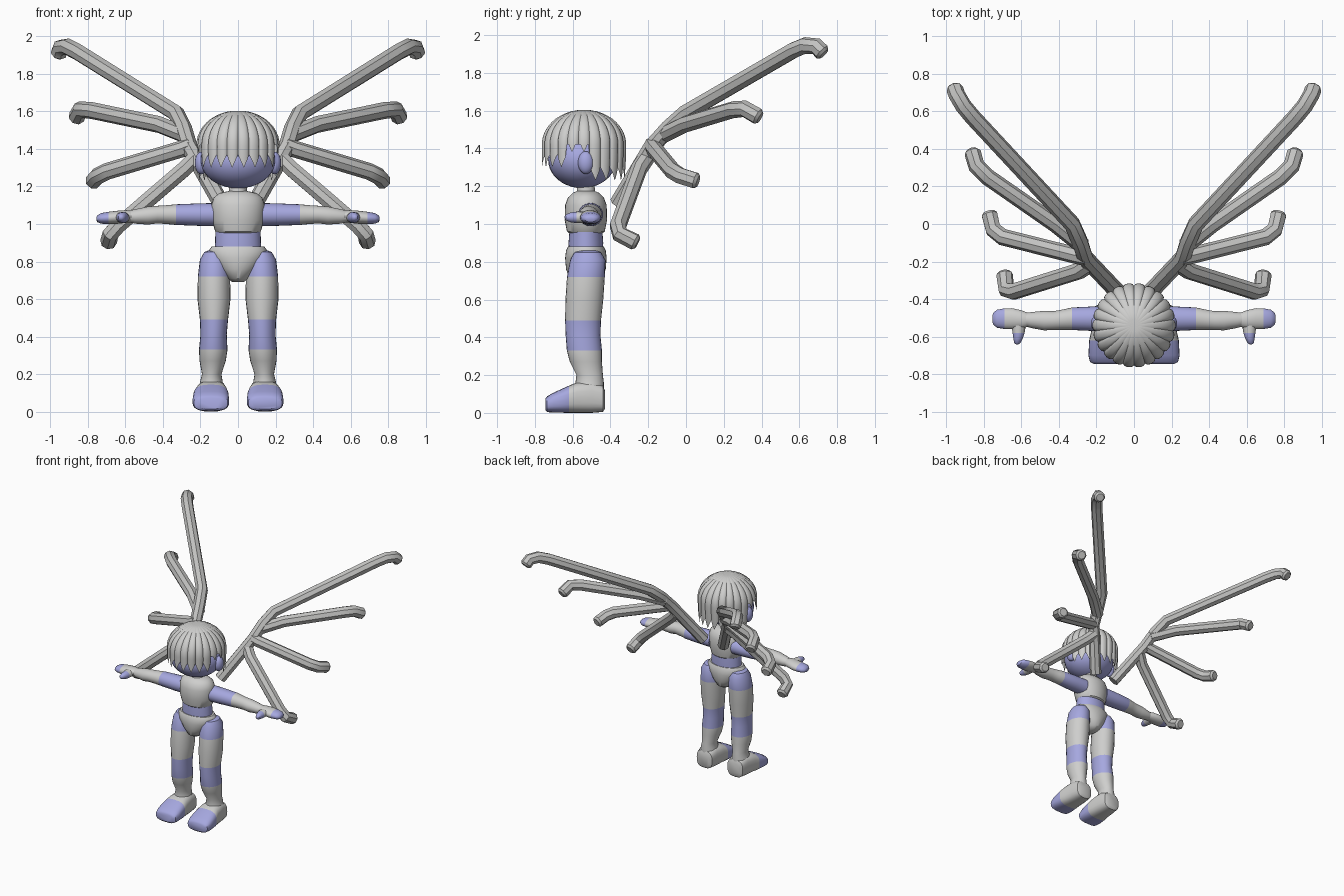
import bpy
import bmesh
import math
from mathutils import Vector

if "Cube" in bpy.data.objects:
    bpy.data.objects.remove(bpy.data.objects["Cube"], do_unlink=True)


def make_material(name, color):
    mat = bpy.data.materials.new(name)
    mat.use_nodes = True
    mat.diffuse_color = (*color, 1)
    mat.node_tree.nodes["Principled BSDF"].inputs["Base Color"].default_value = (*color, 1)
    return mat


GREY = make_material("light_grey", (0.62, 0.62, 0.61))
BLUE = make_material("lavender", (0.38, 0.39, 0.74))
WING = make_material("wing_grey", (0.54, 0.54, 0.53))
SIDES = {"left": 1, "right": -1}
BODY_Y = -0.53


def smooth(obj):
    bpy.ops.object.select_all(action='DESELECT')
    obj.select_set(True)
    bpy.context.view_layer.objects.active = obj
    bpy.ops.object.shade_smooth_by_angle(angle=math.radians(38))


def finish(name, bm, materials, rule=None):
    """Turn a bmesh into an object; rule(face centre) picks the material."""
    bmesh.ops.recalc_face_normals(bm, faces=bm.faces)
    if rule:
        for face in bm.faces:
            face.material_index = int(rule(face.calc_center_median()))
    mesh = bpy.data.meshes.new(name)
    bm.to_mesh(mesh)
    bm.free()
    for mat in materials:
        mesh.materials.append(mat)
    obj = bpy.data.objects.new(name, mesh)
    bpy.context.collection.objects.link(obj)
    smooth(obj)
    return obj


def loft(name, axis, rings, materials, rule=None, side=1, power=1.0, count=24):
    """Skin rings of (position, centre a, centre b, radius a, radius b)."""
    k = "xyz".index(axis)
    i, j = [n for n in range(3) if n != k]
    bm = bmesh.new()
    loops = []
    for pos, ca, cb, ra, rb in rings:
        loop = []
        for n in range(count):
            angle = math.tau * n / count
            c, s = math.cos(angle), math.sin(angle)
            p = Vector()
            p[k] = pos
            p[i] = ca + ra * math.copysign(abs(c) ** power, c)
            p[j] = cb + rb * math.copysign(abs(s) ** power, s)
            p.x *= side
            loop.append(bm.verts.new(p))
        loops.append(loop)
    for lower, upper in zip(loops, loops[1:]):
        for n in range(count):
            m = (n + 1) % count
            bm.faces.new((lower[n], lower[m], upper[m], upper[n]))
    bm.faces.new(loops[0])
    bm.faces.new(loops[-1])
    return finish(name, bm, materials, rule)


def ball(name, centre, radii, mat):
    bm = bmesh.new()
    bmesh.ops.create_uvsphere(bm, u_segments=32, v_segments=20, radius=1)
    bmesh.ops.scale(bm, vec=radii, verts=bm.verts)
    bmesh.ops.translate(bm, vec=centre, verts=bm.verts)
    return finish(name, bm, [mat])


def tube(name, points, side):
    """Eight-sided wing bar with a softened tip."""
    path = [Vector((x * side, y, z)) for x, y, z in points]
    path.append(path[-1] + (path[-1] - path[-2]).normalized() * 0.015)
    curve = bpy.data.curves.new(name, 'CURVE')
    curve.dimensions = '3D'
    curve.bevel_depth = 0.045
    curve.bevel_resolution = 2
    curve.use_fill_caps = True
    spline = curve.splines.new('POLY')
    spline.points.add(len(path) - 1)
    for point, co in zip(spline.points, path):
        point.co = (*co, 1)
    spline.points[-1].radius = 0.7
    curve.materials.append(WING)
    obj = bpy.data.objects.new(name, curve)
    bpy.context.collection.objects.link(obj)
    bpy.ops.object.select_all(action='DESELECT')
    obj.select_set(True)
    bpy.context.view_layer.objects.active = obj
    bpy.ops.object.convert(target='MESH')
    smooth(bpy.context.object)


# Torso, stacked from pelvis to neck
def trunk(name, mat, profile):
    loft(name, "z", [(z, 0, BODY_Y, rx, ry) for z, rx, ry in profile], [mat], count=32)


trunk("pelvis", GREY, [(0.69, 0.03, 0.05), (0.71, 0.06, 0.085), (0.76, 0.105, 0.105),
                       (0.82, 0.15, 0.11), (0.86, 0.155, 0.105), (0.88, 0.14, 0.095)])
trunk("belly", BLUE, [(0.84, 0.125, 0.09), (0.9, 0.122, 0.092), (0.99, 0.12, 0.085)])
trunk("chest", GREY, [(0.945, 0.105, 0.08), (0.96, 0.122, 0.1), (1.02, 0.138, 0.112),
                      (1.1, 0.142, 0.11), (1.14, 0.13, 0.095), (1.165, 0.1, 0.07), (1.175, 0.05, 0.045)])
trunk("neck", GREY, [(1.15, 0.05, 0.05), (1.26, 0.042, 0.042)])

# Head
ball("face", (0, -0.55, 1.34), (0.2, 0.18, 0.15), BLUE)

# Hair: a grooved cap whose lower edge ends in pointed locks
LOCKS, STEPS, ROWS = 22, 8, 18
HAIR_MID = 1.42


def hem(front):
    """Lowest height of the locks, from fringe over the ears to the nape."""
    if front > 0.3:
        return 1.3
    return 1.38 if front > -0.2 else 1.23


def hair_cap():
    bm = bmesh.new()
    crown = bm.verts.new((0, -0.54, 1.6))
    columns = []
    for n in range(LOCKS * STEPS):
        turn = math.tau * n / (LOCKS * STEPS)
        phase = (n % STEPS) / STEPS
        tip = 1 - abs(2 * phase - 1)
        lock_front = math.cos(math.tau * (n // STEPS + 0.5) / LOCKS)
        low = hem(lock_front) + 0.07 * (1 - tip)
        column = []
        for row in range(1, ROWS + 1):
            t = row / ROWS
            if t < 0.6:
                angle = t / 0.6 * math.pi / 2
                z = HAIR_MID + 0.185 * math.cos(angle)
                r = math.sin(angle)
            else:
                z = HAIR_MID + (low - HAIR_MID) * (t - 0.6) / 0.4
                r = 1 - 1.3 * (HAIR_MID - z) ** 2
            r *= 0.95 + 0.06 * math.sqrt(max(0, math.sin(math.pi * phase)))
            column.append(bm.verts.new((0.22 * r * math.sin(turn), -0.54 - 0.223 * r * math.cos(turn), z)))
        columns.append(column)
    for a, b in zip(columns, columns[1:] + columns[:1]):
        bm.faces.new((crown, a[0], b[0]))
        for row in range(ROWS - 1):
            bm.faces.new((a[row], a[row + 1], b[row + 1], b[row]))
    finish("hair", bm, [GREY])


hair_cap()

# Limb profiles, written for the left side
LEG = [(0.86, 0.125, -0.52, 0.03, 0.04), (0.85, 0.125, -0.52, 0.055, 0.07),
       (0.81, 0.125, -0.52, 0.078, 0.093), (0.72, 0.128, -0.53, 0.086, 0.1),
       (0.6, 0.128, -0.538, 0.088, 0.1), (0.49, 0.128, -0.545, 0.075, 0.095),
       (0.41, 0.13, -0.545, 0.07, 0.092), (0.33, 0.132, -0.538, 0.076, 0.093),
       (0.27, 0.135, -0.53, 0.07, 0.085), (0.2, 0.14, -0.51, 0.052, 0.07),
       (0.16, 0.142, -0.51, 0.06, 0.075), (0.1, 0.142, -0.51, 0.07, 0.075)]
FOOT = [(-0.43, 0.14, 0.07, 0.05, 0.05), (-0.44, 0.14, 0.075, 0.07, 0.07),
        (-0.5, 0.14, 0.085, 0.08, 0.085), (-0.58, 0.142, 0.08, 0.088, 0.08),
        (-0.62, 0.144, 0.072, 0.095, 0.072), (-0.7, 0.145, 0.055, 0.098, 0.053),
        (-0.735, 0.145, 0.046, 0.09, 0.042), (-0.745, 0.145, 0.044, 0.07, 0.03)]
ARM = [(0.1, -0.505, 1.05, 0.066, 0.062), (0.2, -0.505, 1.05, 0.066, 0.06),
       (0.33, -0.505, 1.05, 0.06, 0.055), (0.38, -0.51, 1.05, 0.054, 0.05),
       (0.43, -0.515, 1.05, 0.05, 0.047), (0.48, -0.515, 1.045, 0.052, 0.048),
       (0.55, -0.512, 1.04, 0.042, 0.038), (0.575, -0.51, 1.04, 0.036, 0.032)]
HAND = [(0.56, -0.51, 1.04, 0.034, 0.03), (0.6, -0.51, 1.04, 0.05, 0.034),
        (0.65, -0.505, 1.035, 0.056, 0.035), (0.69, -0.505, 1.032, 0.055, 0.033),
        (0.73, -0.505, 1.03, 0.048, 0.028), (0.75, -0.505, 1.028, 0.032, 0.018),
        (0.755, -0.505, 1.028, 0.015, 0.008)]
THUMB = [(-0.53, 0.615, 1.035, 0.04, 0.03), (-0.58, 0.615, 1.035, 0.032, 0.03),
         (-0.61, 0.618, 1.035, 0.025, 0.026), (-0.635, 0.622, 1.035, 0.016, 0.016),
         (-0.642, 0.623, 1.035, 0.006, 0.006)]

# Wing bars: the spar carries the top feather, three more branch off it
FEATHERS = {
    "spar": [(0.09, -0.36, 1.11), (0.26, -0.18, 1.41), (0.29, -0.09, 1.51), (0.33, 0, 1.59),
             (0.86, 0.57, 1.92), (0.91, 0.63, 1.945), (0.945, 0.69, 1.94), (0.955, 0.72, 1.91)],
    "upper_feather": [(0.27, -0.12, 1.47), (0.42, 0, 1.53), (0.78, 0.25, 1.605),
                      (0.84, 0.31, 1.61), (0.86, 0.38, 1.57)],
    "middle_feather": [(0.25, -0.18, 1.42), (0.3, -0.17, 1.4), (0.7, -0.07, 1.28),
                       (0.75, -0.03, 1.255), (0.77, 0.05, 1.23)],
    "lower_feather": [(0.23, -0.21, 1.35), (0.29, -0.25, 1.29), (0.64, -0.36, 0.99),
                      (0.68, -0.35, 0.945), (0.69, -0.27, 0.905)],
}

PAIR = [GREY, BLUE]
for label, side in SIDES.items():
    loft(label + "_leg", "z", LEG, PAIR, lambda c: c.z > 0.72 or 0.33 < c.z < 0.49, side)
    loft(label + "_foot", "y", FOOT, PAIR, lambda c: c.y < -0.62, side, power=0.7)
    loft(label + "_arm", "x", ARM, PAIR, lambda c: abs(c.x) < 0.33, side)
    loft(label + "_hand", "x", HAND, PAIR, lambda c: abs(c.x) > 0.69, side)
    loft(label + "_thumb", "y", THUMB, PAIR, lambda c: c.y < -0.58, side, count=16)
    ball(label + "_ear", (0.195 * side, -0.53, 1.325), (0.035, 0.042, 0.06), BLUE)
    for part, points in FEATHERS.items():
        tube(label + "_wing_" + part, points, side)
